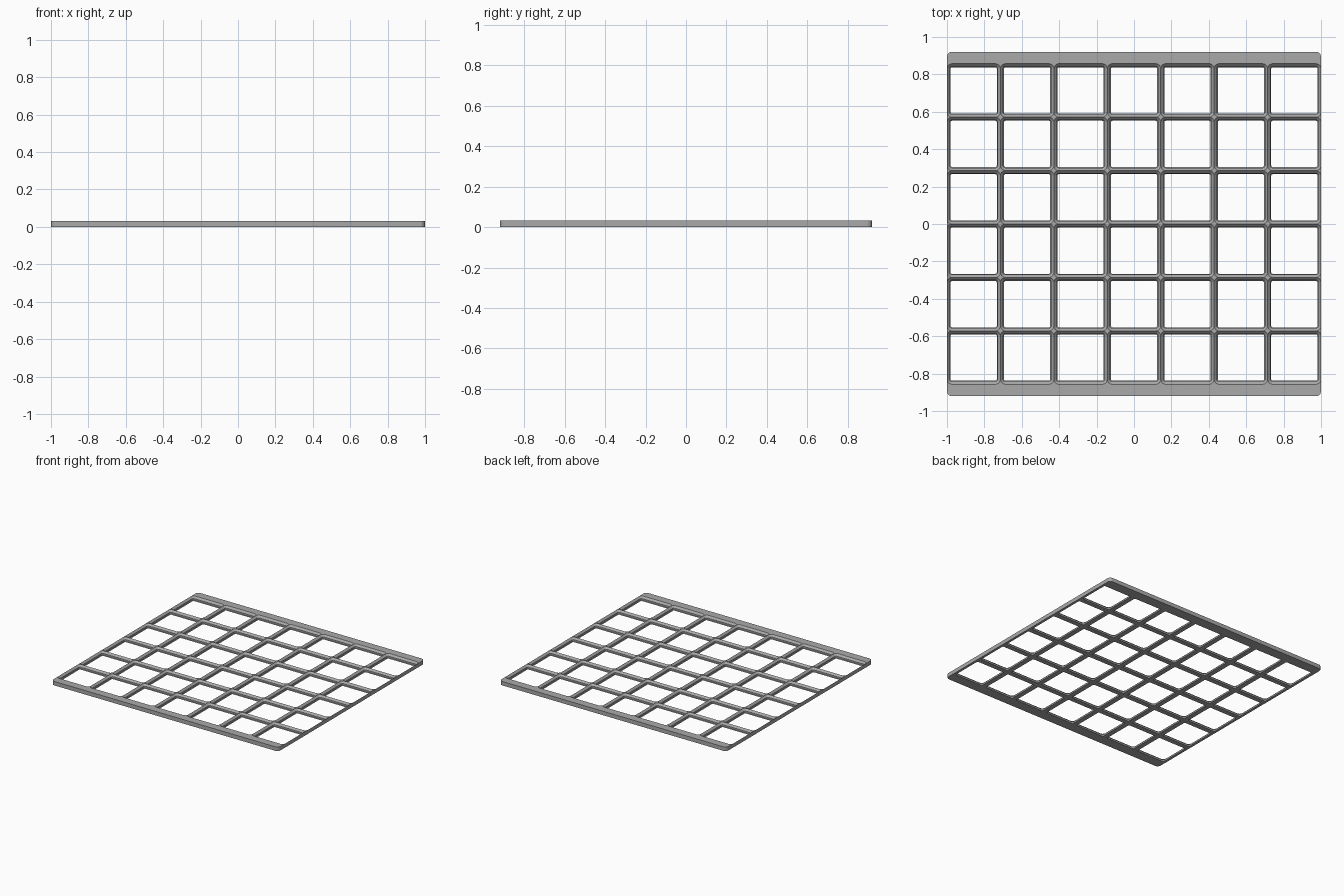
import bpy, bmesh, math

if "Cube" in bpy.data.objects:
    bpy.data.objects.remove(bpy.data.objects["Cube"])

S = 1 / 147            # millimetres to model units
COLS, ROWS, HALF = 7, 6, 21.0
TOP, ARC_C, SEG = 4.65, 17.0, 8
RAIL_Y = 135.3         # outer edge of the front and back rails
# socket profile: (height, corner radius) from the rim down to the opening
PROFILE = [(TOP, 4.0), (2.5, 1.85), (0.7, 1.85), (0.0, 1.15)]

grey = bpy.data.materials.new("grey plastic")
grey.diffuse_color = (0.4, 0.4, 0.4, 1)
grey.use_nodes = True
grey.node_tree.nodes["Principled BSDF"].inputs["Base Color"].default_value = grey.diffuse_color


def finish(bm, name):
    """Weld, scale and link a mesh, with smooth rounded corners."""
    bmesh.ops.remove_doubles(bm, verts=bm.verts, dist=0.001)
    bmesh.ops.scale(bm, vec=(S, S, S), verts=bm.verts)
    mesh = bpy.data.meshes.new(name)
    bm.to_mesh(mesh)
    bm.free()
    mesh.materials.append(grey)
    ob = bpy.data.objects.new(name, mesh)
    bpy.context.collection.objects.link(ob)
    bpy.ops.object.select_all(action='DESELECT')
    ob.select_set(True)
    bpy.context.view_layer.objects.active = ob
    bpy.ops.object.shade_smooth_by_angle(angle=math.radians(30))


def face(bm, points):
    bm.faces.new([bm.verts.new(p) for p in points])


def arc(cx, cy, r, quadrant, z):
    angles = [(quadrant + k / SEG) * math.pi / 2 for k in range(SEG + 1)]
    return [(cx + r * math.cos(a), cy + r * math.sin(a), z) for a in angles]


SIGNS = [(1, 1), (-1, 1), (-1, -1), (1, -1)]


def add_socket(bm, cx, cy):
    """One open square socket with a stepped, chamfered wall."""
    levels = [[arc(cx + sx * ARC_C, cy + sy * ARC_C, r, q, z)
               for q, (sx, sy) in enumerate(SIGNS)] for z, r in PROFILE]
    rings = [sum(level, []) for level in levels]
    n = len(rings[0])
    for up, low in zip(rings, rings[1:]):
        for i in range(n):
            j = (i + 1) % n
            face(bm, [up[i], up[j], low[j], low[i]])
    # flat corner fillers above and below, and the underside strips
    for q, (sx, sy) in enumerate(SIGNS):
        x, y = cx + sx * HALF, cy + sy * HALF
        nx, ny = SIGNS[(q + 1) % 4]
        upper, lower = levels[0][q], levels[-1][q]
        for k in range(SEG):
            face(bm, [(x, y, TOP), upper[k + 1], upper[k]])
            face(bm, [(x, y, 0), lower[k], lower[k + 1]])
        face(bm, [(x, y, 0), lower[-1], levels[-1][(q + 1) % 4][0],
                  (cx + nx * HALF, cy + ny * HALF, 0)])


# socket grid with its left and right outer walls
bm = bmesh.new()
for j in range(ROWS):
    cy = (j - (ROWS - 1) / 2) * 2 * HALF
    for i in range(COLS):
        add_socket(bm, (i - (COLS - 1) / 2) * 2 * HALF, cy)
    for s in (-1, 1):
        x = s * COLS * HALF
        wall = [(x, cy - HALF, 0), (x, cy + HALF, 0), (x, cy + HALF, TOP),
                (x, cy + ARC_C, TOP), (x, cy - ARC_C, TOP), (x, cy - HALF, TOP)]
        face(bm, wall if s > 0 else wall[::-1])
finish(bm, "socket_grid")

# front and back rails with rounded outer corners, open towards the grid
for s, name in ((-1, "front_rail"), (1, "back_rail")):
    bm = bmesh.new()
    w, r = COLS * HALF, 4.0
    edge = ([(w, ROWS * HALF, 0)] + arc(w - r, RAIL_Y - r, r, 0, 0)
            + arc(-w + r, RAIL_Y - r, r, 1, 0) + [(-w, ROWS * HALF, 0)])
    if s < 0:
        edge = [(-x, -y, z) for x, y, z in edge]
    lid = [(x, y, TOP) for x, y, z in edge]
    face(bm, lid)
    face(bm, edge[::-1])
    for k in range(len(edge) - 1):
        face(bm, [edge[k], edge[k + 1], lid[k + 1], lid[k]])
    finish(bm, name)
